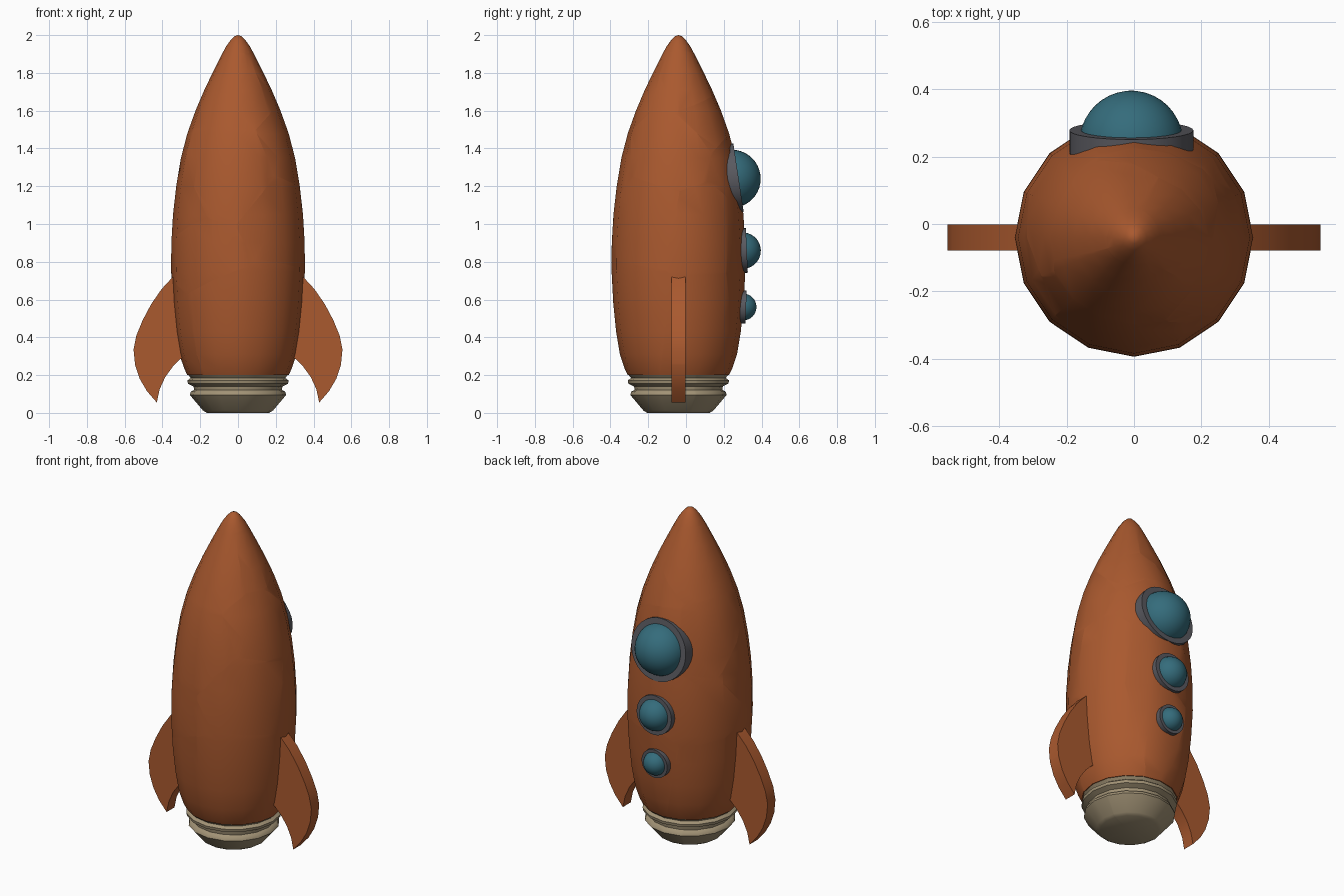
import bpy, bmesh, math
from mathutils import Vector, Matrix

if "Cube" in bpy.data.objects:
    bpy.data.objects.remove(bpy.data.objects["Cube"])

AXIS_Y = -0.04


def material(name, rgb):
    m = bpy.data.materials.new(name)
    m.diffuse_color = (*rgb, 1)
    m.use_nodes = True
    m.node_tree.nodes["Principled BSDF"].inputs["Base Color"].default_value = m.diffuse_color
    return m


RUST = material("rust_paint", (0.40, 0.10, 0.028))
SAND = material("sand_metal", (0.36, 0.29, 0.18))
TEAL = material("teal_glass", (0.035, 0.15, 0.20))
DARK = material("dark_metal", (0.10, 0.10, 0.115))


def finish(bm, name, mat, angle=38, matrix=None):
    """Clean up, shade smooth below the angle, and make the object."""
    bmesh.ops.recalc_face_normals(bm, faces=bm.faces)
    for f in bm.faces:
        f.smooth = True
    for e in bm.edges:
        e.smooth = len(e.link_faces) == 2 and e.calc_face_angle(0) < math.radians(angle)
    me = bpy.data.meshes.new(name)
    bm.to_mesh(me)
    bm.free()
    me.materials.append(mat)
    ob = bpy.data.objects.new(name, me)
    bpy.context.collection.objects.link(ob)
    if matrix:
        ob.matrix_world = matrix
    return ob


def lathe(profile, sides, cy=0.0, closed=False):
    """Revolve (radius, z) points around a vertical axis."""
    bm = bmesh.new()
    rings = []
    for r, z in profile:
        rings.append([bm.verts.new((r * math.cos(2 * math.pi * i / sides),
                                    cy + r * math.sin(2 * math.pi * i / sides), z))
                      for i in range(sides)])
    pairs = list(zip(rings, rings[1:]))
    if closed:
        pairs.append((rings[-1], rings[0]))
    for a, b in pairs:
        for i in range(sides):
            j = (i + 1) % sides
            bm.faces.new((a[i], a[j], b[j], b[i]))
    bmesh.ops.remove_doubles(bm, verts=bm.verts, dist=1e-5)
    return bm


def fracture(src, seeds):
    """Split a solid into closed cells, one around each seed point."""
    out = bmesh.new()
    for s in seeds:
        bm = src.copy()
        for o in seeds:
            if o is s or not bm.faces:
                continue
            bmesh.ops.bisect_plane(bm, geom=bm.verts[:] + bm.edges[:] + bm.faces[:], dist=1e-5,
                                   plane_co=(s + o) / 2, plane_no=(o - s).normalized(),
                                   clear_outer=True)
            rim = [e for e in bm.edges if e.is_boundary]
            if rim:
                bmesh.ops.holes_fill(bm, edges=rim, sides=0)
        bmesh.ops.recalc_face_normals(bm, faces=bm.faces)
        tmp = bpy.data.meshes.new("cell")
        bm.to_mesh(tmp)
        out.from_mesh(tmp)
        bpy.data.meshes.remove(tmp)
        bm.free()
    src.free()
    return out


def polar(deg, z, r):
    a = math.radians(deg)
    return Vector((r * math.cos(a), AXIS_Y + r * math.sin(a), z))


# Hull: tapered body broken into cracked plates
hull = lathe([(0, 0.2), (0.268, 0.2), (0.285, 0.235), (0.31, 0.31), (0.33, 0.43), (0.345, 0.58),
              (0.354, 0.75), (0.353, 0.9), (0.344, 1.05), (0.327, 1.2), (0.302, 1.35),
              (0.268, 1.48), (0.225, 1.6), (0.178, 1.71), (0.13, 1.81), (0.09, 1.89),
              (0.063, 1.94), (0.038, 1.975), (0.018, 1.994), (0, 2.0)], 16, AXIS_Y)
plates = [(-95, 1.72), (10, 1.75), (130, 1.73), (-105, 1.27), (-10, 1.40), (45, 1.52),
          (80, 1.30), (150, 1.30), (195, 1.12), (-35, 1.02), (25, 0.97), (75, 0.95),
          (130, 0.90), (-135, 0.80), (-110, 0.55), (-50, 0.55), (30, 0.50), (80, 0.55),
          (140, 0.50), (190, 0.52)]
seeds = [polar(a, z, 0.25 if z < 1.5 else 0.13) for a, z in plates]
seeds.append(Vector((0.02, AXIS_Y + 0.01, 2.08)))
finish(fracture(hull, seeds), "hull", RUST)

# Engine nozzle: ribbed bowl under the hull
nozzle = lathe([(0, 0), (0.165, 0), (0.185, 0.012), (0.255, 0.095), (0.25, 0.112),
                (0.232, 0.122), (0.235, 0.14), (0.265, 0.155), (0.268, 0.172),
                (0.25, 0.185), (0.268, 0.205), (0, 0.205)], 16, AXIS_Y)
finish(fracture(nozzle, [polar(a, 0.07, 0.15) for a in (-125, -30, 70, 160)]),
       "engine_nozzle", SAND, 45)

# Fins: curved blades on both sides
outline = [(0.27, 0.72), (0.345, 0.72), (0.405, 0.655), (0.46, 0.575), (0.505, 0.49),
           (0.538, 0.41), (0.553, 0.335), (0.545, 0.255), (0.52, 0.18), (0.482, 0.115),
           (0.43, 0.055), (0.415, 0.125), (0.385, 0.19), (0.345, 0.245), (0.305, 0.285),
           (0.27, 0.31)]
cracks = {1: [(0.42, 0.5), (0.45, 0.24), (0.53, 0.36)], -1: [(0.44, 0.42), (0.45, 0.18)]}
for side, label in ((1, "right_fin"), (-1, "left_fin")):
    bm = bmesh.new()
    face = bm.faces.new([bm.verts.new((side * x, AXIS_Y - 0.038, z)) for x, z in outline])
    ext = bmesh.ops.extrude_face_region(bm, geom=[face], use_keep_orig=True)
    bmesh.ops.translate(bm, vec=(0, 0.076, 0),
                        verts=[g for g in ext["geom"] if isinstance(g, bmesh.types.BMVert)])
    bmesh.ops.recalc_face_normals(bm, faces=bm.faces)
    pts = [Vector((side * x, AXIS_Y, z)) for x, z in cracks[side]]
    finish(fracture(bm, pts), label, RUST)

# Portholes: collar and glass dome down the back, each tilted to follow the hull
# (name, collar front y, z, collar radius, dome radius, dome offset, tilt, collar depth)
for label, y, z, rc, rd, off, tilt, depth in (
        ("large", 0.278, 1.245, 0.184, 0.154, -0.037, 8.6, 0.09),
        ("middle", 0.322, 0.86, 0.118, 0.096, -0.022, 2.5, 0.06),
        ("small", 0.318, 0.56, 0.087, 0.071, -0.016, -2.0, 0.05)):
    place = Matrix.Translation((-0.008, y, z)) @ Matrix.Rotation(math.radians(tilt - 90), 4, 'X')
    collar = lathe([(rd * 0.95, -depth), (rc, -depth), (rc, 0), (rd * 0.95, 0)], 32, closed=True)
    finish(collar, label + "_porthole_collar", DARK, matrix=place)
    dome = bmesh.new()
    bmesh.ops.create_uvsphere(dome, u_segments=32, v_segments=20, radius=rd,
                              matrix=Matrix.Translation((0, 0, off)))
    finish(dome, label + "_porthole_glass", TEAL, matrix=place)
